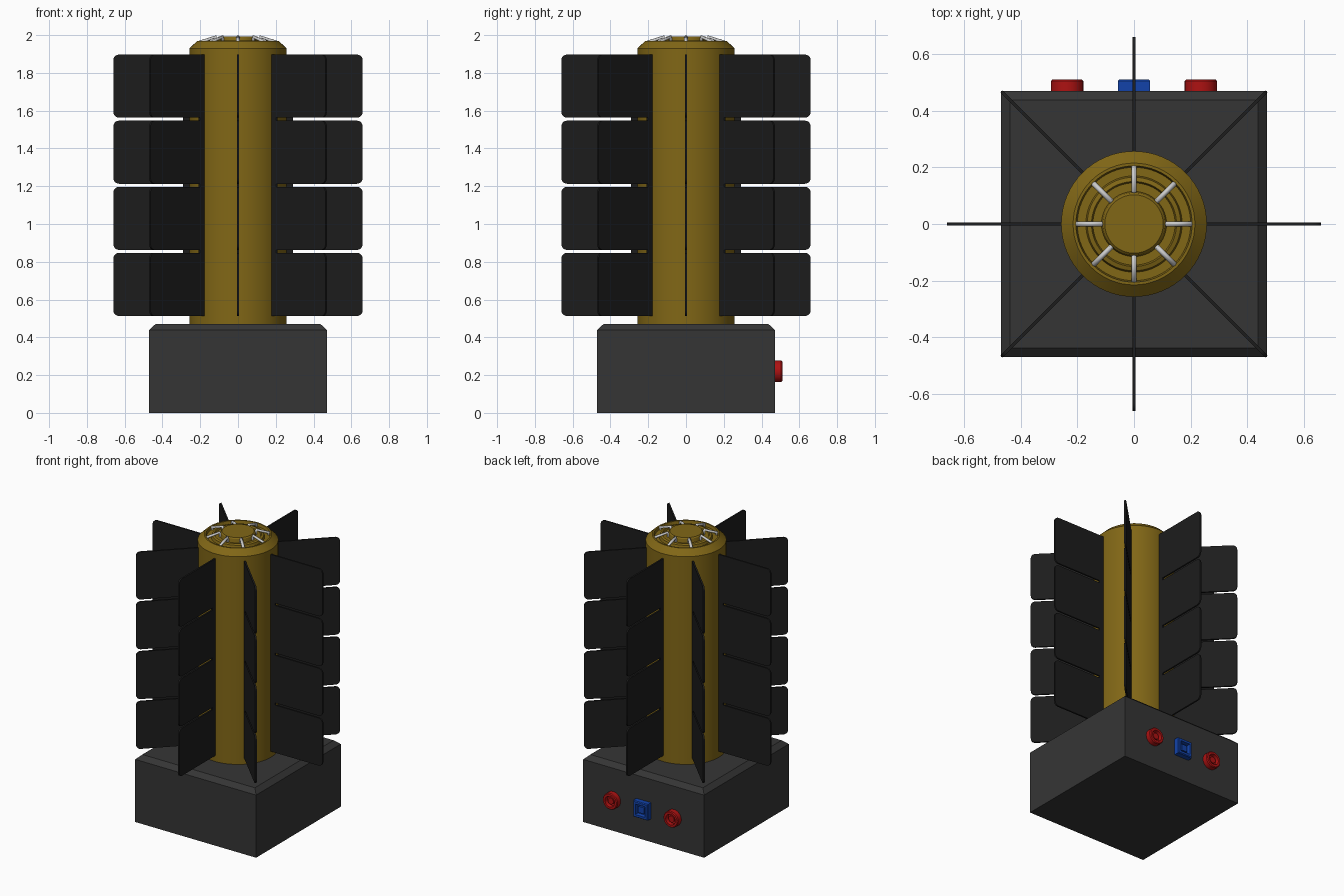
import bpy, bmesh
from math import pi, sin, cos, radians, sqrt
from mathutils import Matrix, Vector

if "Cube" in bpy.data.objects:
    bpy.data.objects.remove(bpy.data.objects["Cube"])


def material(name, rgb):
    m = bpy.data.materials.new(name)
    m.diffuse_color = (*rgb, 1)
    m.use_nodes = True
    m.node_tree.nodes["Principled BSDF"].inputs["Base Color"].default_value = m.diffuse_color
    return m


GOLD = material("gold", (0.22, 0.135, 0.008))
DARK = material("dark_grey", (0.036, 0.036, 0.036))
BLACK = material("black", (0.012, 0.012, 0.012))
RED = material("red", (0.42, 0.006, 0.006))
BLUE = material("blue", (0.006, 0.055, 0.4))
SILVER = material("silver", (0.55, 0.55, 0.55))


def finish(name, bm, mat, matrix=Matrix(), angle=30):
    bmesh.ops.recalc_face_normals(bm, faces=bm.faces)
    me = bpy.data.meshes.new(name)
    bm.to_mesh(me)
    bm.free()
    for p in me.polygons:
        p.use_smooth = True
    me.set_sharp_from_angle(angle=radians(angle))
    me.materials.append(mat)
    ob = bpy.data.objects.new(name, me)
    ob.matrix_world = matrix
    bpy.context.collection.objects.link(ob)
    return ob


def lathe(name, profile, mat, sides=64, matrix=Matrix()):
    """Spin (radius, height) points; four sides give a square block of that half width."""
    bm = bmesh.new()
    k, off = (sqrt(2), pi / 4) if sides == 4 else (1, 0)
    rings = []
    for r, z in profile:
        n = sides if r > 0 else 1
        rings.append([bm.verts.new((k * r * cos(off + 2 * pi * i / sides),
                                    k * r * sin(off + 2 * pi * i / sides), z))
                      for i in range(n)])
    for a, b in zip(rings, rings[1:]):
        for i in range(sides):
            j = (i + 1) % sides
            quad = [a[i % len(a)], a[j % len(a)], b[j % len(b)], b[i % len(b)]]
            bm.faces.new(list(dict.fromkeys(quad)))
    return finish(name, bm, mat, matrix)


# Square base with chamfered top edge
lathe("base", [(0, 0), (0.47, 0), (0.47, 0.44), (0.437, 0.47), (0, 0.47)], DARK, 4)

# Central column with a grooved, stepped top
lathe("column", [(0, 0.46), (0.257, 0.46), (0.257, 1.93), (0.215, 1.97), (0.205, 1.97),
                 (0.2, 1.95), (0.17, 1.95), (0.165, 1.967), (0.15, 1.972), (0.145, 1.96),
                 (0.115, 1.96), (0.11, 1.985), (0.103, 1.992), (0, 1.992)], GOLD)

# Fins: one comb-shaped plate per direction, four rounded panels joined at the root
R_IN, R_SLOT, R_OUT, Z0, PITCH, HEIGHT, ROUND, THICK = 0.24, 0.29, 0.66, 0.513, 0.35, 0.334, 0.03, 0.011


def fin_outline():
    pts = [(R_IN, Z0)]
    for i in range(4):
        lo = Z0 + i * PITCH
        hi = lo + HEIGHT
        if i:
            pts.append((R_SLOT, lo))
        for cz, start in ((lo + ROUND, -90), (hi - ROUND, 0)):
            for s in range(6):
                a = radians(start + 18 * s)
                pts.append((R_OUT - ROUND + ROUND * cos(a), cz + ROUND * sin(a)))
        if i < 3:
            pts.append((R_SLOT, hi))
    pts.append((R_IN, hi))
    return pts


for n in range(8):
    bm = bmesh.new()
    face = bm.faces.new([bm.verts.new((x, -THICK / 2, z)) for x, z in fin_outline()])
    ext = bmesh.ops.extrude_face_region(bm, geom=[face])
    bmesh.ops.translate(bm, vec=(0, THICK, 0),
                        verts=[v for v in ext["geom"] if isinstance(v, bmesh.types.BMVert)])
    finish(f"fin_{n + 1}", bm, BLACK, Matrix.Rotation(n * pi / 4, 4, 'Z'))

# Silver staples arching over the groove on top
for n in range(8):
    cu = bpy.data.curves.new("staple", 'CURVE')
    cu.dimensions = '3D'
    cu.bevel_depth = 0.01
    cu.bevel_resolution = 3
    cu.use_fill_caps = True
    sp = cu.splines.new('POLY')
    path = [(0.2, 1.945), (0.2, 1.964), (0.12, 1.99), (0.113, 1.962)]
    sp.points.add(len(path) - 1)
    for p, (x, z) in zip(sp.points, path):
        p.co = (x, 0, z, 1)
    cu.materials.append(SILVER)
    ob = bpy.data.objects.new(f"staple_{n + 1}", cu)
    ob.matrix_world = Matrix.Rotation(n * pi / 4, 4, 'Z')
    bpy.context.collection.objects.link(ob)

# Sockets on the back: two round red, one square blue, each recessed with a raised core
SOCKET = [(0, -0.01), (0.057, -0.01), (0.057, 0.034), (0.052, 0.04), (0.037, 0.04),
          (0.034, 0.015), (0.022, 0.015), (0.022, 0.03), (0, 0.03)]
for name, x, mat, sides in (("socket_left", -0.236, RED, 32),
                            ("socket_middle", 0, BLUE, 4),
                            ("socket_right", 0.236, RED, 32)):
    place = Matrix.Translation(Vector((x, 0.47, 0.22))) @ Matrix.Rotation(-pi / 2, 4, 'X')
    lathe(name, SOCKET, mat, sides, place)
